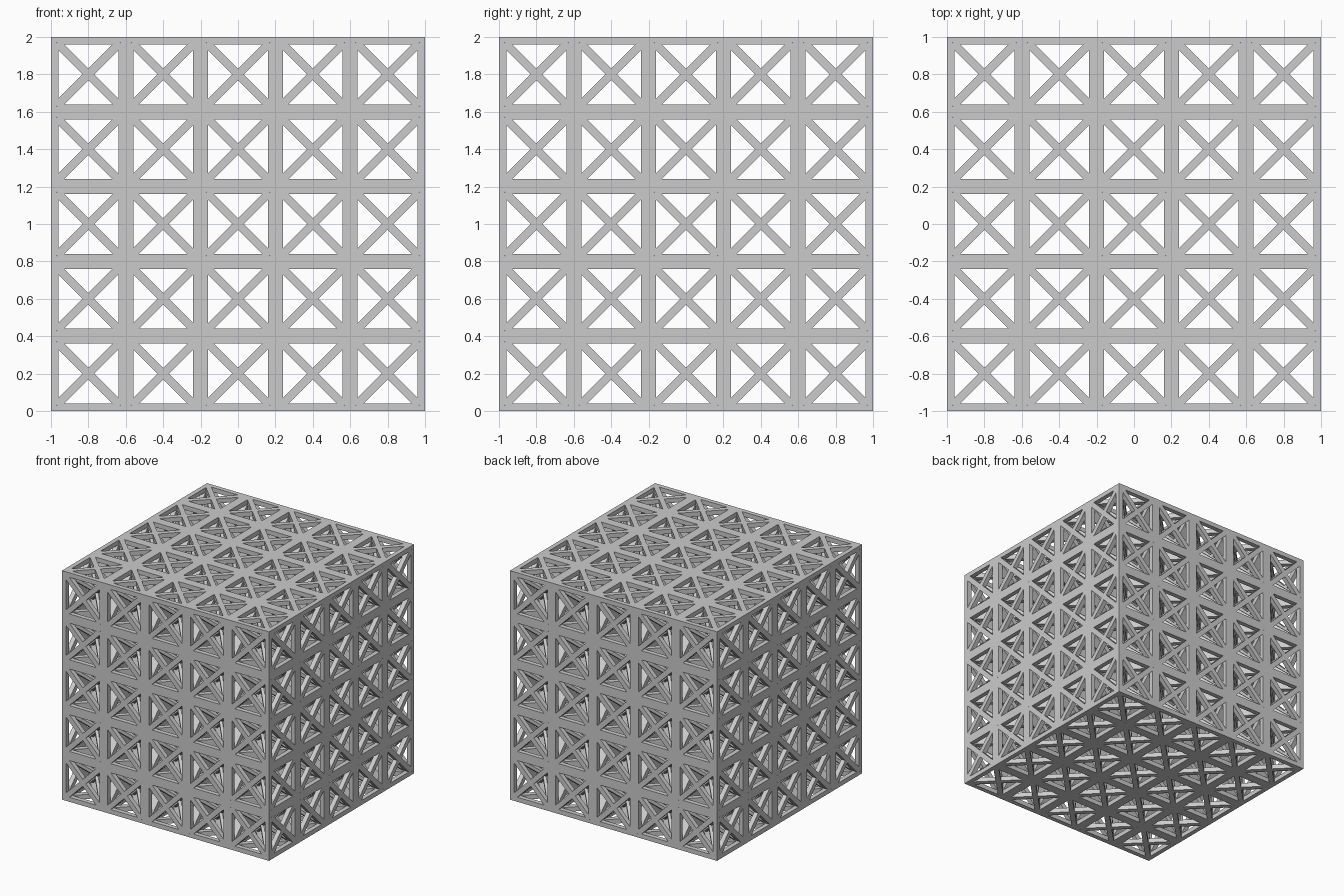
import bpy, bmesh, math
from mathutils import Matrix, Vector

N = 5             # cells per side
CELL = 0.4        # cell size
WALL = 0.04       # frame width and wall depth of one cell
S = 0.031         # diagonal strut half width, measured along the frame

old = bpy.data.objects.get("Cube")
if old:
    bpy.data.objects.remove(old, do_unlink=True)

grey = bpy.data.materials.new("plain grey")
grey.use_nodes = True
colour = (0.6, 0.6, 0.6, 1)
grey.diffuse_color = colour
grey.node_tree.nodes["Principled BSDF"].inputs["Base Color"].default_value = colour


def finish(bm, name):
    mesh = bpy.data.meshes.new(name)
    bm.to_mesh(mesh)
    bm.free()
    mesh.materials.append(grey)
    return mesh


def lattice_panel(name, depth):
    """Square panel of crossed frames, centred on its own origin."""
    bm = bmesh.new()
    h, r = CELL / 2, CELL / 2 - WALL
    # One quarter of a crossed frame: border, corner and diagonal arm
    quarter = [
        [(-h, h), (-r + S, r), (r - S, r), (h, h)],
        [(-h, h), (-r, r - S), (-r + S, r)],
        [(0, S), (-r + S, r), (-r, r - S), (-S, 0)],
    ]
    hub = [(0, S), (-S, 0), (0, -S), (S, 0)]
    for i in range(N):
        for j in range(N):
            mid = Vector((i - (N - 1) / 2, j - (N - 1) / 2)) * CELL
            bm.faces.new([bm.verts.new((*(mid + Vector(p)), 0)) for p in hub])
            for k in range(4):
                turn = Matrix.Rotation(k * math.pi / 2, 2)
                for poly in quarter:
                    bm.faces.new([bm.verts.new((*(mid + turn @ Vector(p)), 0)) for p in poly])
    bmesh.ops.remove_doubles(bm, verts=bm.verts, dist=0.001)
    # Give the panel its depth
    bmesh.ops.translate(bm, verts=bm.verts, vec=(0, 0, -depth / 2))
    top = bmesh.ops.extrude_face_region(bm, geom=bm.faces[:], use_keep_orig=True)["geom"]
    bmesh.ops.translate(bm, verts=[v for v in top if isinstance(v, bmesh.types.BMVert)],
                        vec=(0, 0, depth))
    bmesh.ops.recalc_face_normals(bm, faces=bm.faces)
    return finish(bm, name)


outer = lattice_panel("outer panel", WALL)
inner = lattice_panel("inner panel", WALL * 2)

# Stacks of panels across each axis
turns = {
    "level": Matrix.Identity(4),
    "crosswise": Matrix.Rotation(math.pi / 2, 4, "X"),
    "lengthwise": Matrix.Rotation(math.pi / 2, 4, "Y"),
}
half = N * CELL / 2
for label, turn in turns.items():
    for i in range(N + 1):
        edge = i in (0, N)
        offset = i * CELL - half
        if edge:
            offset -= math.copysign(WALL / 2, offset)
        panel = bpy.data.objects.new(f"{label}_panel_{i + 1}", outer if edge else inner)
        panel.matrix_world = (Matrix.Translation((0, 0, half)) @ turn
                              @ Matrix.Translation((0, 0, offset)))
        bpy.context.collection.objects.link(panel)

# Six-sided struts joining opposite corners of one cell
bm = bmesh.new()
along = Vector((1, 1, 1)).normalized()
ridge = Vector((2, -1, -1)).normalized()
aim = Matrix((ridge.cross(along), ridge, along)).transposed().to_4x4()
radius = S / math.sqrt(2) / math.cos(math.pi / 6)
for k in range(4):
    bmesh.ops.create_cone(bm, cap_ends=True, segments=6, radius1=radius, radius2=radius,
                          depth=(CELL - WALL) * math.sqrt(3),
                          matrix=Matrix.Rotation(k * math.pi / 2, 4, "Z") @ aim)
struts = bpy.data.objects.new("corner_to_corner_struts", finish(bm, "corner struts"))
first = (CELL - N * CELL) / 2
struts.location = (first, first, CELL / 2)
bpy.context.collection.objects.link(struts)

# Repeat the struts through every cell
for axis in range(3):
    array = struts.modifiers.new(f"repeat_{axis}", "ARRAY")
    array.count = N
    array.use_relative_offset = False
    array.use_constant_offset = True
    step = Vector((0, 0, 0))
    step[axis] = CELL
    array.constant_offset_displace = step
